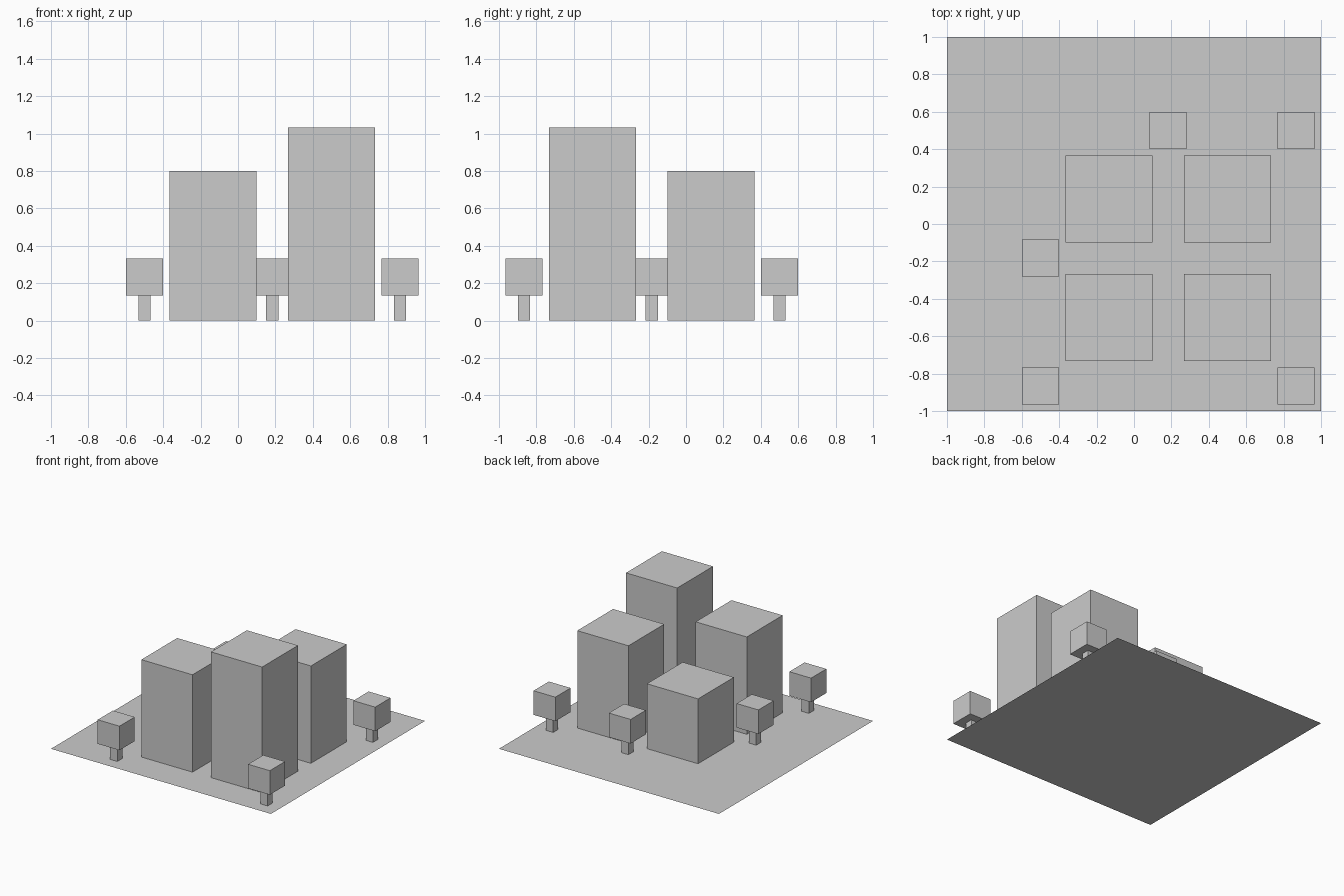
import bpy

if "Cube" in bpy.data.objects:
    bpy.data.objects.remove(bpy.data.objects["Cube"])


def box(name, x, y, z0, width, height):
    """Square-based box standing on z0."""
    bpy.ops.mesh.primitive_cube_add(size=1, location=(x, y, z0 + height / 2))
    ob = bpy.context.object
    ob.name = name
    ob.scale = (width, width, height)
    bpy.ops.object.transform_apply(location=False, rotation=False, scale=True)
    return ob


# Flat ground sheet
bpy.ops.mesh.primitive_plane_add(size=2, location=(0, 0, 0))
bpy.context.object.name = "ground_plate"

# Four tower blocks, each with its own height
for name, x, y, height in (
    ("tower_front_right", 0.5, -0.5, 1.033),
    ("tower_front_left", -0.133, -0.5, 0.8),
    ("tower_back_right", 0.5, 0.133, 0.8),
    ("tower_back_left", -0.133, 0.133, 0.533),
):
    box(name, x, y, 0, 0.465, height)

# Trees: thin trunk with a cube crown
for i, (x, y) in enumerate((
    (-0.5, -0.867), (-0.5, -0.183), (0.183, 0.5), (0.867, 0.5), (0.867, -0.867),
), 1):
    box(f"tree_trunk_{i}", x, y, 0, 0.065, 0.135)
    box(f"tree_crown_{i}", x, y, 0.135, 0.198, 0.198)
